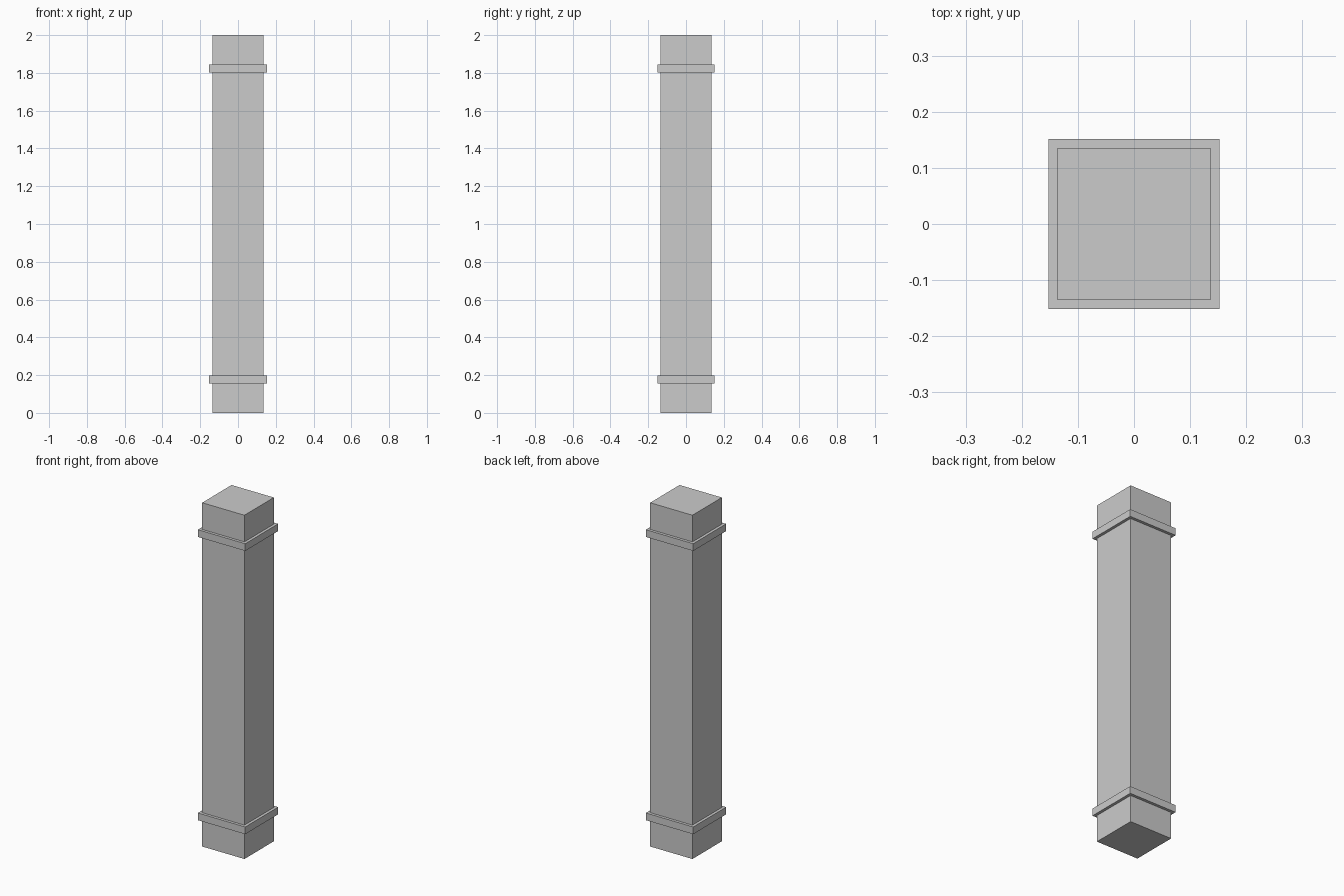
import bpy

if "Cube" in bpy.data.objects:
    bpy.data.objects.remove(bpy.data.objects["Cube"])


def box(name, width, depth, z0, z1):
    """Flat-faced box centred on the z axis between two heights."""
    bpy.ops.mesh.primitive_cube_add(size=1, location=(0, 0, (z0 + z1) / 2))
    ob = bpy.context.object
    ob.name = name
    ob.scale = (width, depth, z1 - z0)
    bpy.ops.object.transform_apply(location=False, rotation=False, scale=True)
    return ob


HEIGHT = 2.0
BAND_START, BAND_END = 0.155, 0.197

# Square shaft, full height
box("pillar_shaft", 0.272, 0.27, 0, HEIGHT)

# Matching collar bands near the base and the top
box("lower_band", 0.305, 0.303, BAND_START, BAND_END)
box("upper_band", 0.305, 0.303, HEIGHT - BAND_END, HEIGHT - BAND_START)
